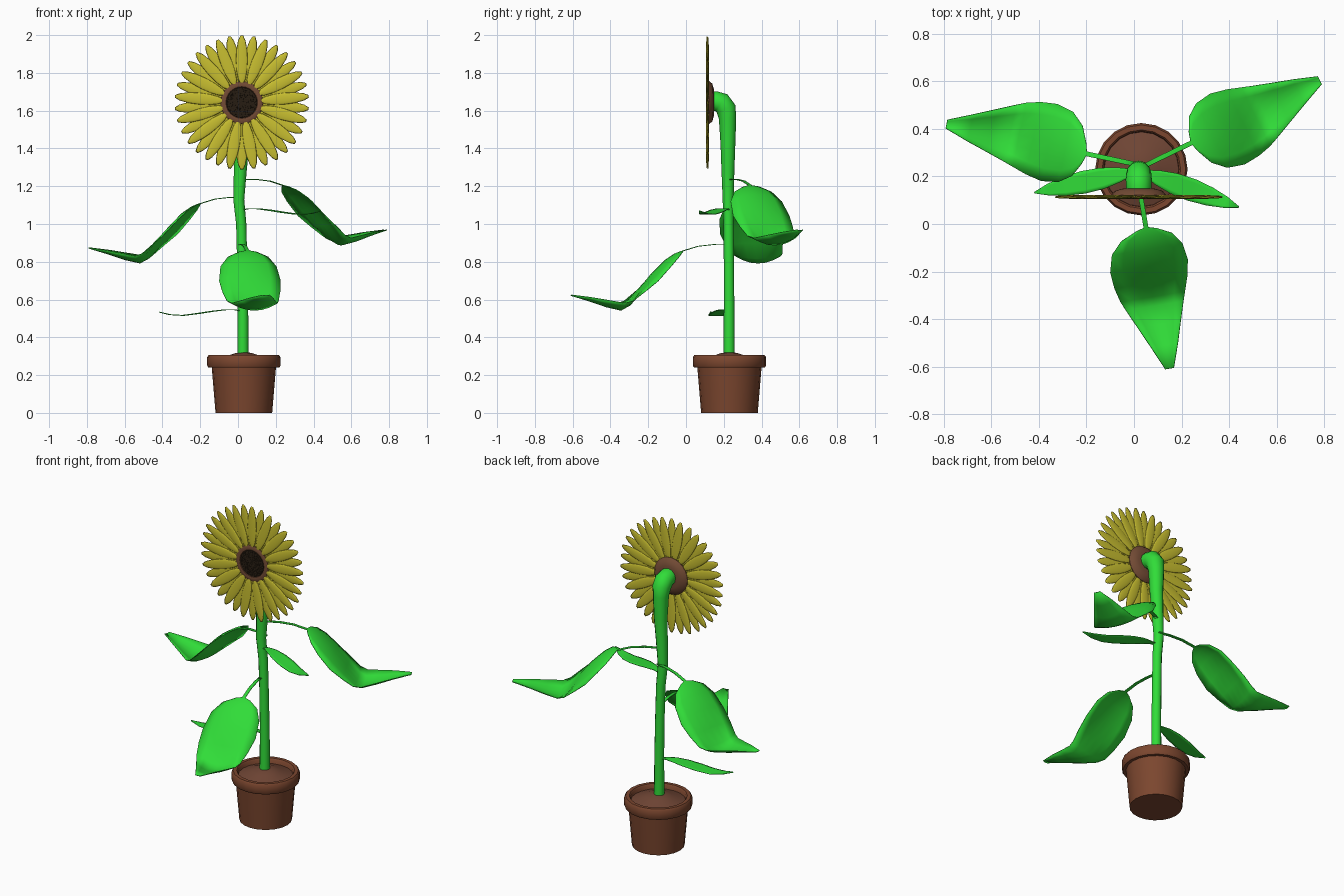
import bpy, bmesh, math
from mathutils import Vector, Matrix

if "Cube" in bpy.data.objects:
    bpy.data.objects.remove(bpy.data.objects["Cube"])

CX, CY = 0.028, 0.23      # pot and stem axis
HEAD = Vector((0.02, 0.115, 1.643))


def material(name, r, g, b):
    m = bpy.data.materials.new(name)
    m.diffuse_color = (r, g, b, 1)
    m.use_nodes = True
    m.node_tree.nodes["Principled BSDF"].inputs["Base Color"].default_value = m.diffuse_color
    return m


GREEN = material("leaf green", 0.03, 0.72, 0.04)
CLAY = material("clay", 0.20, 0.062, 0.028)
SOIL = material("soil", 0.16, 0.06, 0.035)
YELLOW = material("petal yellow", 0.58, 0.52, 0.03)
BROWN = material("disc brown", 0.17, 0.07, 0.035)
DARK = material("seed dark", 0.02, 0.012, 0.006)


def finish(bm, name, mat, angle=40):
    bmesh.ops.recalc_face_normals(bm, faces=bm.faces)
    me = bpy.data.meshes.new(name)
    bm.to_mesh(me)
    bm.free()
    me.materials.append(mat)
    ob = bpy.data.objects.new(name, me)
    bpy.context.collection.objects.link(ob)
    bpy.ops.object.select_all(action='DESELECT')
    bpy.context.view_layer.objects.active = ob
    ob.select_set(True)
    bpy.ops.object.shade_smooth_by_angle(angle=math.radians(angle))
    return ob


def bridge(bm, rings, closed=True):
    for a, b in zip(rings, rings[1:]):
        n = len(a)
        for i in range(n if closed else n - 1):
            j = (i + 1) % n
            bm.faces.new((a[i], a[j], b[j], b[i]))


def lathe(name, profile, mat, matrix, sides=20):
    """Revolve (radius, height) points round local z; zero radius closes the end."""
    bm = bmesh.new()
    rings = [[bm.verts.new((max(r, 1e-5) * math.cos(2 * math.pi * i / sides),
                            max(r, 1e-5) * math.sin(2 * math.pi * i / sides), h))
              for i in range(sides)] for r, h in profile]
    bridge(bm, rings)
    bmesh.ops.remove_doubles(bm, verts=bm.verts, dist=1e-4)
    bm.transform(matrix)
    return finish(bm, name, mat)


def leaf(name, rows, base, angle, across=6):
    """Blade from rows of (distance, height, half width, side shift, edge droop)."""
    bm = bmesh.new()
    rings = []
    for s, h, w, shift, droop in rows:
        us = [2 * i / across - 1 for i in range(across + 1)]
        rings.append([bm.verts.new((s, shift + u * w, h - droop * u * u)) for u in us])
    bridge(bm, rings, closed=False)
    bm.transform(Matrix.Translation(base) @ Matrix.Rotation(math.radians(angle), 4, 'Z'))
    ob = finish(bm, name, GREEN, 80)
    mod = ob.modifiers.new("thickness", 'SOLIDIFY')
    mod.thickness = 0.004
    mod.offset = 0
    return ob


# Pot and soil
at_pot = Matrix.Translation((CX + 0.003, CY, 0))
lathe("pot", [(0, 0), (0.15, 0), (0.17, 0.24), (0.188, 0.24), (0.194, 0.25),
              (0.194, 0.295), (0.186, 0.306), (0.165, 0.306), (0.158, 0.298),
              (0.155, 0.25)], CLAY, at_pot)
lathe("soil", [(0.158, 0.275), (0.12, 0.288), (0.075, 0.306), (0.04, 0.318), (0, 0.32)],
      SOIL, at_pot)

# Stem: rings swept along a path that bends forward behind the head
path = [(0.026, 0.228, 0.28, 0.030), (0.026, 0.228, 0.55, 0.028),
        (0.022, 0.227, 0.80, 0.027), (0.017, 0.225, 1.00, 0.027),
        (0.004, 0.223, 1.13, 0.029), (0.012, 0.222, 1.28, 0.034),
        (0.020, 0.222, 1.42, 0.039), (0.020, 0.220, 1.56, 0.046),
        (0.020, 0.212, 1.61, 0.053), (0.020, 0.187, 1.642, 0.055),
        (0.020, 0.155, 1.65, 0.053), (0.020, 0.135, 1.65, 0.050)]
bm = bmesh.new()
rings = []
for k, (x, y, z, r) in enumerate(path):
    p = Vector((x, y, z))
    a, b = Vector(path[max(k - 1, 0)][:3]), Vector(path[min(k + 1, len(path) - 1)][:3])
    t = (b - a).normalized()
    up = t.cross(Vector((1, 0, 0))).normalized()
    side = up.cross(t)
    rings.append([bm.verts.new(p + r * (side * math.cos(q) + up * math.sin(q)))
                  for q in (2 * math.pi * i / 12 for i in range(12))])
bridge(bm, rings)
bm.faces.new(rings[0])
bm.faces.new(rings[-1])
finish(bm, "stem", GREEN, 60)

# Big leaves: stalk ribbon, domed blade, upturned fold near the tip
BIG = [(-0.24, 0.035, 0.010, 0, 0), (-0.17, 0.036, 0.010, 0, 0),
       (-0.09, 0.027, 0.010, 0, 0), (-0.01, 0.003, 0.010, 0, 0),
       (0, 0, 0.045, 0, 0.003), (0.03, -0.012, 0.108, -0.004, 0.018),
       (0.08, -0.045, 0.150, -0.010, 0.036), (0.15, -0.115, 0.165, -0.014, 0.042),
       (0.22, -0.205, 0.155, -0.018, 0.010), (0.28, -0.288, 0.138, -0.020, -0.025),
       (0.32, -0.312, 0.122, -0.018, -0.038), (0.40, -0.294, 0.091, -0.012, -0.034),
       (0.49, -0.264, 0.057, -0.005, -0.020), (0.59, -0.234, 0.018, 0, -0.003)]
leaf("big_leaf_left", BIG, (-0.21, 0.297, 1.105), 168)
leaf("big_leaf_right", BIG, (0.25, 0.345, 1.20), 26)
leaf("big_leaf_front", BIG, (0.052, -0.025, 0.855), -80.5)

# Small wavy leaves growing straight from the stem
SMALL = [(0, 0, 0.010), (0.04, 0.008, 0.016), (0.09, 0.008, 0.032), (0.16, 0.0, 0.045),
         (0.24, -0.012, 0.048), (0.32, -0.022, 0.040), (0.39, -0.018, 0.025),
         (0.45, -0.004, 0.003)]
SMALL = [row + (0, 0) for row in SMALL]
leaf("small_leaf_right", SMALL, (0.017, 0.225, 1.073), -20)
leaf("small_leaf_left", SMALL, (0.022, 0.225, 0.538), 192)

# Flower disc, lathed about the forward axis (local z points to -y)
at_head = Matrix.Translation(HEAD) @ Matrix.Rotation(math.pi / 2, 4, 'X')
lathe("disc_ring", [(0, -0.035), (0.07, -0.033), (0.10, -0.024), (0.115, -0.006),
                    (0.112, 0.004), (0.098, 0.010), (0.084, 0.007), (0.08, 0.001),
                    (0, 0.001)], BROWN, at_head, 24)

# Seeds in a spiral over a dark centre
lathe("seed_bed", [(0.083, 0.001), (0.08, 0.006), (0, 0.007)], DARK, at_head, 24)
bm = bmesh.new()
for k in range(130):
    r, q = 0.0068 * math.sqrt(k + 0.5), k * 2.39996
    m = Matrix.Translation((r * math.cos(q), r * math.sin(q), 0.006))
    bmesh.ops.create_icosphere(bm, subdivisions=1, radius=1,
                               matrix=m @ Matrix.Diagonal((0.0055, 0.0055, 0.004, 1)))
bm.transform(at_head)
finish(bm, "seeds", DARK)

# Petals: two alternating layers of slim padded shapes
PETALS = 34
for layer, name in enumerate(("front_petals", "back_petals")):
    bm = bmesh.new()
    for k in range(layer, PETALS, 2):
        turn = Matrix.Rotation(2 * math.pi * (k + 0.5) / PETALS, 4, 'Z')
        spot = Matrix.Translation((0.226, 0, 0.004 - 0.005 * layer))
        shape = Matrix.Diagonal((0.133, 0.031, 0.006, 1))
        bmesh.ops.create_uvsphere(bm, u_segments=14, v_segments=8, radius=1,
                                  matrix=turn @ spot @ shape)
    bm.transform(at_head)
    finish(bm, name, YELLOW, 180)
